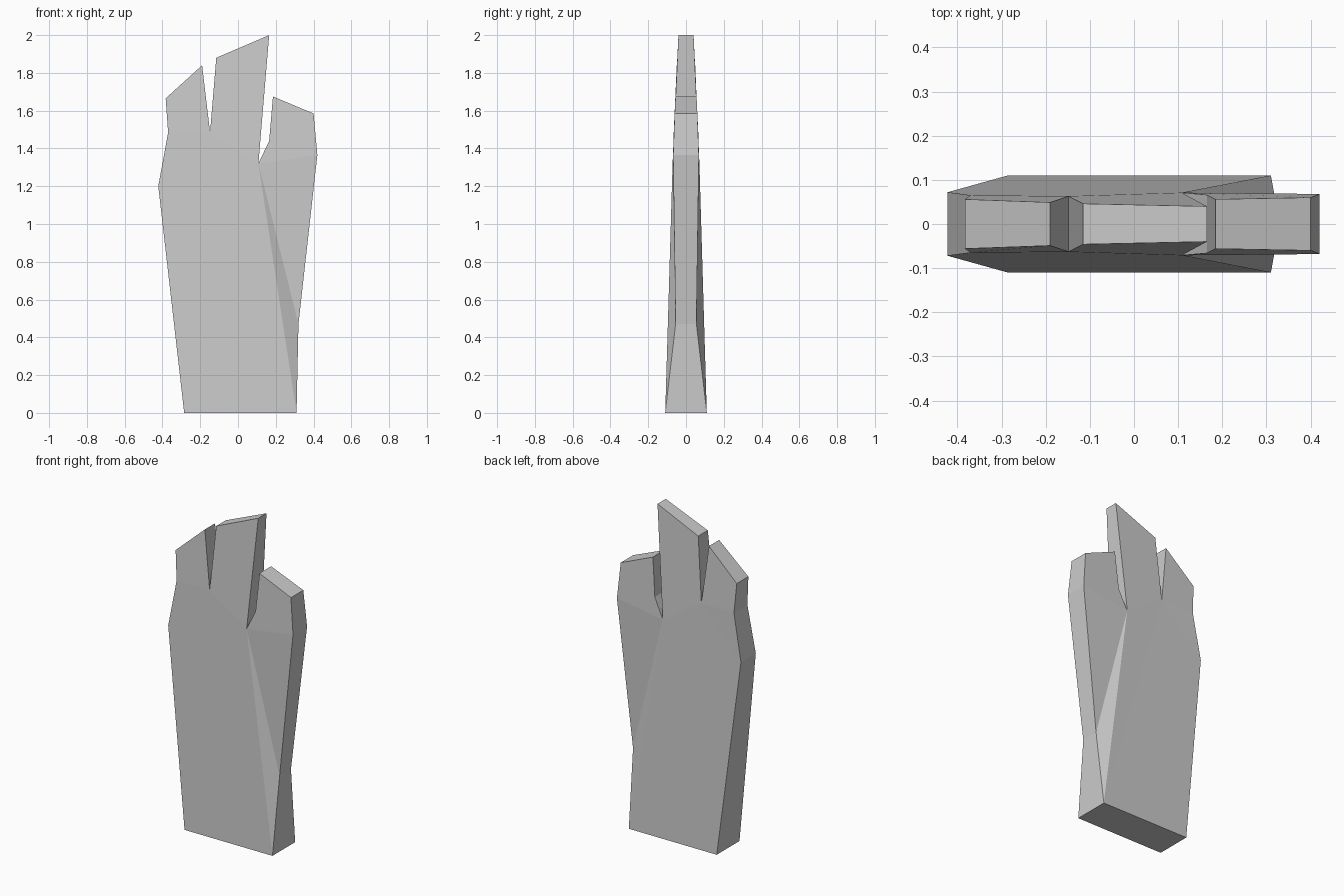
import bpy
import bmesh

cube = bpy.data.objects.get("Cube")
if cube:
    bpy.data.objects.remove(cube, do_unlink=True)

# Single stone grey
stone = bpy.data.materials.new("stone_grey")
stone.use_nodes = True
grey = (0.6, 0.6, 0.6, 1)
stone.diffuse_color = grey
stone.node_tree.nodes["Principled BSDF"].inputs["Base Color"].default_value = grey

# Broken outline: x, z, half thickness
outline = {
    "base_left": (-0.285, 0, 0.11),
    "base_right": (0.31, 0, 0.11),
    "waist": (0.32, 0.47, 0.055),
    "shoulder_right": (0.42, 1.365, 0.068),
    "prong_right_outer": (0.40, 1.585, 0.06),
    "prong_right_inner": (0.185, 1.675, 0.056),
    "notch_step": (0.165, 1.44, 0.066),
    "notch_right": (0.108, 1.32, 0.071),
    "tip": (0.165, 2.0, 0.04),
    "prong_middle": (-0.115, 1.88, 0.046),
    "notch_left": (-0.148, 1.485, 0.063),
    "prong_left_inner": (-0.19, 1.84, 0.049),
    "prong_left_outer": (-0.383, 1.665, 0.056),
    "neck_left": (-0.37, 1.485, 0.065),
    "shoulder_left": (-0.422, 1.2, 0.072),
}

# Flat panels shared by front and back
panels = [
    "base_left base_right notch_left",
    "base_right notch_right notch_left",
    "base_right waist notch_right",
    "waist shoulder_right notch_right",
    "notch_right shoulder_right prong_right_outer prong_right_inner notch_step",
    "notch_left notch_right tip prong_middle",
    "neck_left notch_left prong_left_inner prong_left_outer",
    "shoulder_left notch_left neck_left",
    "base_left notch_left shoulder_left",
]

bm = bmesh.new()
front = {n: bm.verts.new((x, -t, z)) for n, (x, z, t) in outline.items()}
back = {n: bm.verts.new((x, t, z)) for n, (x, z, t) in outline.items()}
for panel in panels:
    names = panel.split()
    bm.faces.new([front[n] for n in names])
    bm.faces.new([back[n] for n in reversed(names)])

# Rim joining front to back
ring = list(outline)
for a, b in zip(ring, ring[1:] + ring[:1]):
    bm.faces.new((front[b], front[a], back[a], back[b]))
bmesh.ops.recalc_face_normals(bm, faces=bm.faces)

mesh = bpy.data.meshes.new("broken_slab")
bm.to_mesh(mesh)
bm.free()
mesh.materials.append(stone)
slab = bpy.data.objects.new("broken_slab", mesh)
bpy.context.collection.objects.link(slab)
